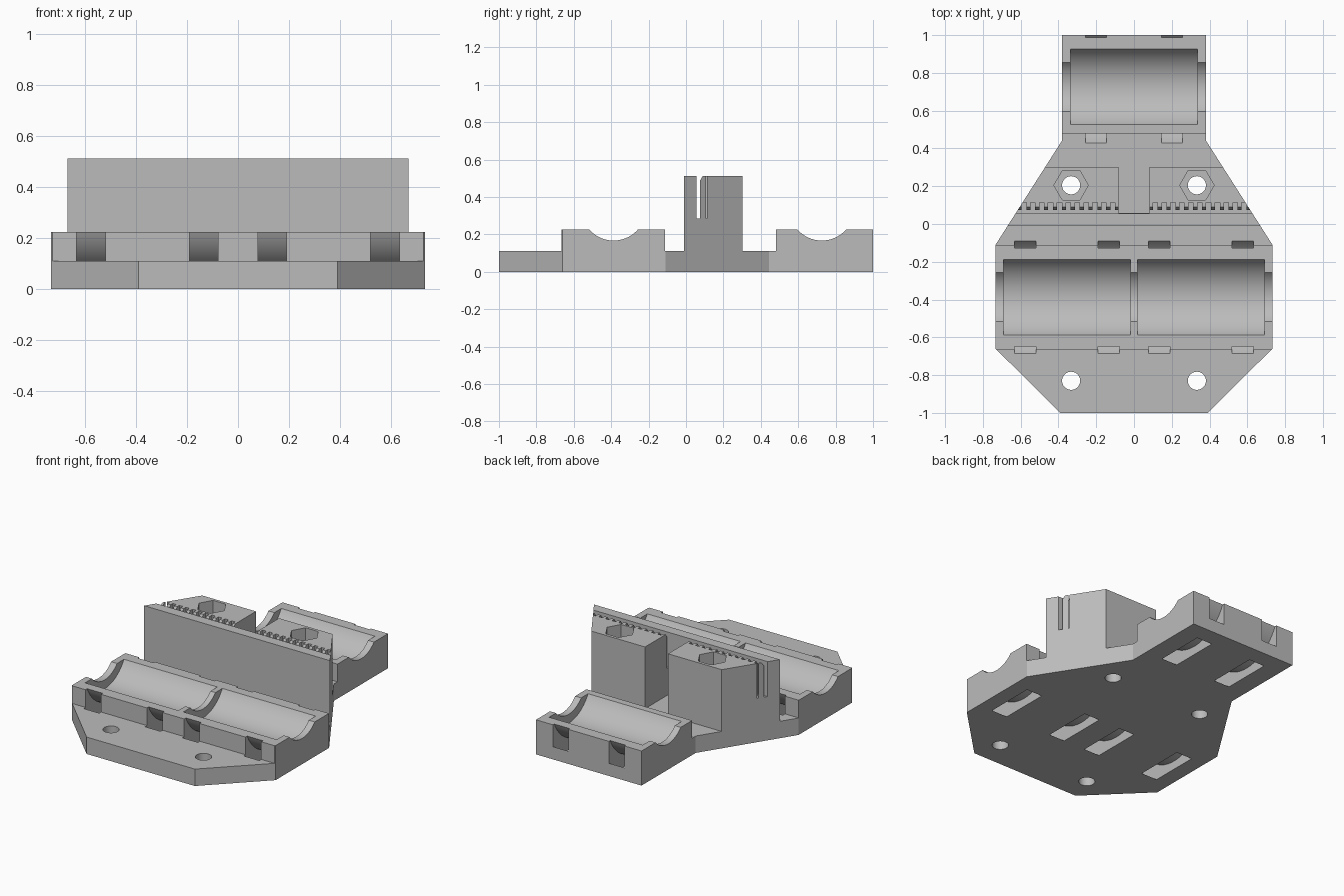
import bpy, bmesh
from math import sin, cos, radians
from mathutils import Vector

cube = bpy.data.objects.get("Cube")
if cube:
    bpy.data.objects.remove(cube, do_unlink=True)

AXIS_Z = 0.34          # height of the rod axes
FRONT_Y, BACK_Y = -0.387, 0.726


def prism(name, points, lo, hi, axis):
    """Extrude a 2D outline: (y, z) along X, or (x, y) along Z."""
    bm = bmesh.new()
    if axis == "X":
        verts = [bm.verts.new((lo, a, b)) for a, b in points]
        move = Vector((hi - lo, 0, 0))
    else:
        verts = [bm.verts.new((a, b, lo)) for a, b in points]
        move = Vector((0, 0, hi - lo))
    face = bm.faces.new(verts)
    new = bmesh.ops.extrude_face_region(bm, geom=[face])["geom"]
    bmesh.ops.translate(bm, verts=[v for v in new if isinstance(v, bmesh.types.BMVert)], vec=move)
    bmesh.ops.recalc_face_normals(bm, faces=bm.faces)
    mesh = bpy.data.meshes.new(name)
    bm.to_mesh(mesh)
    bm.free()
    obj = bpy.data.objects.new(name, mesh)
    bpy.context.collection.objects.link(obj)
    return obj


def arc(cx, cy, r, start, end, steps):
    angles = [radians(start + (end - start) * i / steps) for i in range(steps + 1)]
    return [(cx + r * cos(a), cy + r * sin(a)) for a in angles]


def circle(cx, cy, r, sides):
    return arc(cx, cy, r, 0, 360, sides)[:-1]


def rect(x0, x1, y0, y1):
    return [(x0, y0), (x1, y0), (x1, y1), (x0, y1)]


def boolean(target, tool, operation="DIFFERENCE"):
    tool.hide_render = True
    mod = target.modifiers.new("cut", "BOOLEAN")
    mod.operation = operation
    mod.solver = "EXACT"
    mod.object = tool
    bpy.ops.object.select_all(action="DESELECT")
    bpy.context.view_layer.objects.active = target
    target.select_set(True)
    bpy.ops.object.modifier_apply(modifier=mod.name)
    bpy.data.objects.remove(tool, do_unlink=True)


# Body: side profile trimmed to the plan outline
side = [(-1.1, 0), (1.1, 0), (1.1, .225), (.48, .225), (.48, .11), (.303, .11),
        (.303, .512), (-.01, .512), (-.01, .11), (-.112, .11), (-.112, .225),
        (-.665, .225), (-.665, .11), (-1.1, .11)]
half = [(.39, -1), (.733, -.66), (.733, -.11), (.38, .443), (.38, 1)]
plan = half + [(-x, y) for x, y in reversed(half)]
body = prism("carriage_body", side, -.9, .9, "X")
boolean(body, prism("plan_trim", plan, -.1, .7, "Z"), "INTERSECT")

# Gap between the two belt clamp towers, behind the front wall
boolean(body, prism("tower_gap", rect(-.083, .083, .058, .35), .11, .6, "Z"))

# Belt slot with chamfered mouth
slot = [(.056, .285), (.075, .285), (.075, .488), (.1, .53), (.056, .53)]
boolean(body, prism("belt_slot", slot, -.8, .8, "X"))

# Belt teeth: one comb per tower
for s in (-1, 1):
    comb = [(s * .1, .066)]
    for i in range(11):
        x = .1 + .047 * i
        comb += [(s * x, .113), (s * (x + .025), .113)]
        comb += [(s * (x + .025), .07), (s * (x + .047), .07)]
    comb[-1] = (comb[-2][0], .066)
    comb.pop(-2)
    boolean(body, prism("belt_teeth", comb, .285, .6, "Z"))

# Rod clearance, bearing pockets and cable tie channels
rows = [
    (FRONT_Y, [(-.69, -.018), (.018, .69)], [(.078, .19), (.52, .633)]),
    (BACK_Y, [(-.337, .337)], [(.145, .257)]),
]
for y, pockets, ties in rows:
    boolean(body, prism("rod_clearance", circle(y, AXIS_Z, .173, 96), -.8, .8, "X"))
    for x0, x1 in pockets:
        boolean(body, prism("bearing_pocket", circle(y, AXIS_Z, .231, 96), x0, x1, "X"))
    band = arc(y, AXIS_Z, .376, 200, 340, 40) + arc(y, AXIS_Z, .285, 340, 200, 40)
    for a, b in ties:
        for x0, x1 in ((a, b), (-b, -a)):
            boolean(body, prism("tie_channel", band, x0, x1, "X"))

# Screw holes and hexagonal nut traps
for s in (-1, 1):
    for y in (-.83, .205):
        boolean(body, prism("screw_hole", circle(s * .333, y, .048, 40), -.1, .7, "Z"))
    boolean(body, prism("nut_trap", circle(s * .333, .205, .091, 6), .25, .7, "Z"))

# Single plain grey plastic
mat = bpy.data.materials.new("grey_plastic")
mat.use_nodes = True
grey = (.5, .5, .5, 1)
mat.diffuse_color = grey
mat.node_tree.nodes["Principled BSDF"].inputs["Base Color"].default_value = grey
body.data.materials.clear()
body.data.materials.append(mat)
for poly in body.data.polygons:
    poly.material_index = 0

bpy.ops.object.select_all(action="DESELECT")
bpy.context.view_layer.objects.active = body
body.select_set(True)
bpy.ops.object.shade_smooth_by_angle(angle=radians(25))
